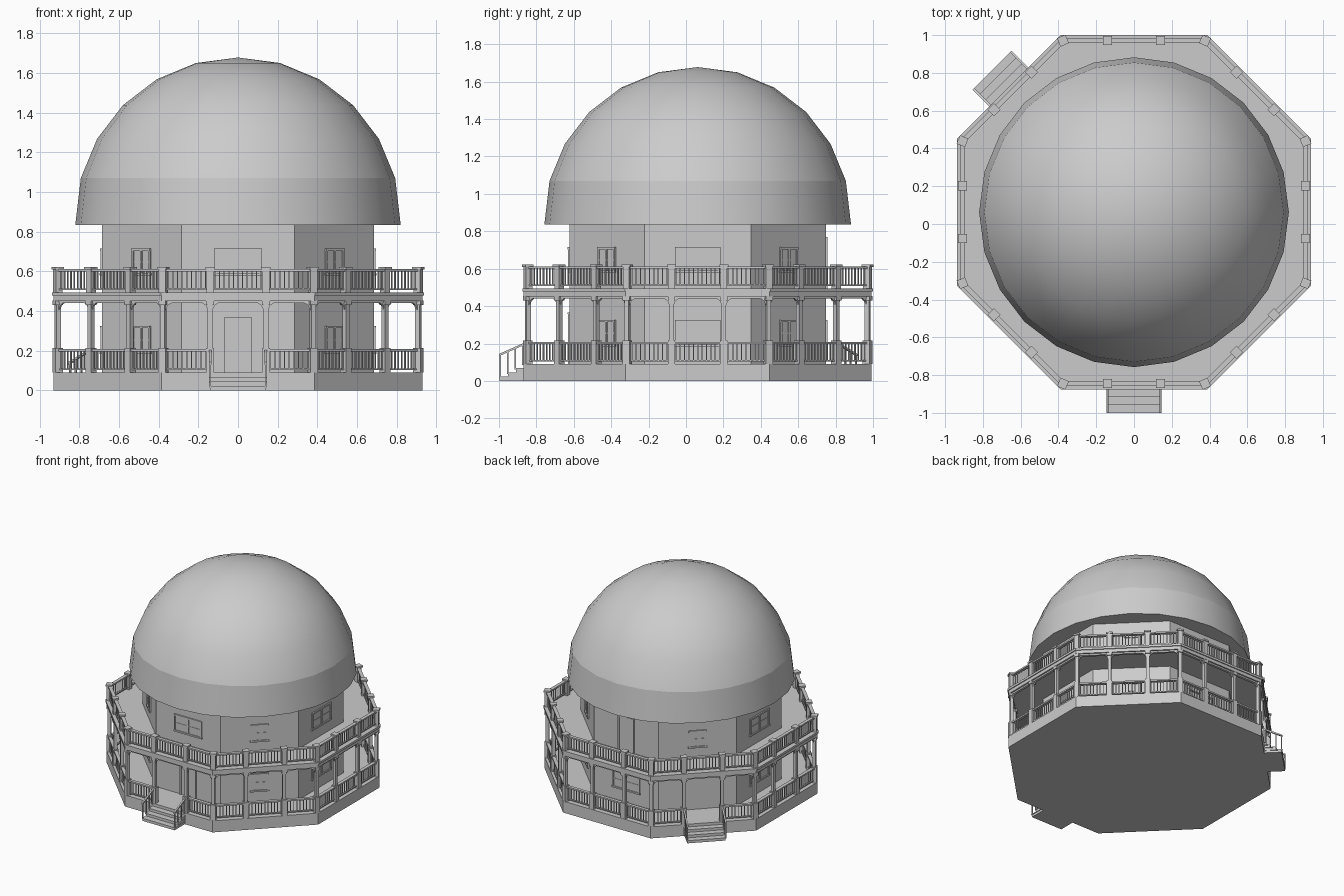
import bpy, bmesh, math
from mathutils import Matrix, Vector

if "Cube" in bpy.data.objects:
    bpy.data.objects.remove(bpy.data.objects["Cube"])

CY = 0.0625                      # centre of the octagon in y
T = math.tan(math.pi / 8)
ALL = range(8)
STAIRS = (0, 5)                  # faces with stairs: front and back left


def turn(k):
    """Local frame of octagon face k (x along the face, -y outward)."""
    return Matrix.Translation((0, CY, 0)) @ Matrix.Rotation(k * math.pi / 4, 4, 'Z')


def finish(bm, name):
    bmesh.ops.recalc_face_normals(bm, faces=bm.faces)
    me = bpy.data.meshes.new(name)
    bm.to_mesh(me)
    bm.free()
    ob = bpy.data.objects.new(name, me)
    bpy.context.collection.objects.link(ob)
    return ob


def box(bm, m, x0, x1, y0, y1, z0, z1):
    c = Vector(((x0 + x1) / 2, (y0 + y1) / 2, (z0 + z1) / 2))
    s = Matrix.Diagonal((x1 - x0, y1 - y0, z1 - z0, 1))
    bmesh.ops.create_cube(bm, size=1, matrix=m @ Matrix.Translation(c) @ s)


def prism(bm, m, pts, axis_vec):
    """Extrude a closed outline of local 3D points."""
    f = bm.faces.new([bm.verts.new(m @ Vector(p)) for p in pts])
    r = bmesh.ops.extrude_face_region(bm, geom=[f])
    d = m.to_3x3() @ Vector(axis_vec)
    bmesh.ops.translate(bm, vec=d, verts=[v for v in r['geom'] if isinstance(v, bmesh.types.BMVert)])


def octagon(bm, apothem, z0, z1):
    r = apothem / math.cos(math.pi / 8)
    bmesh.ops.create_cone(bm, cap_ends=True, segments=8, radius1=r, radius2=r, depth=z1 - z0,
                          matrix=Matrix.Translation((0, CY, (z0 + z1) / 2)) @ Matrix.Rotation(math.pi / 8, 4, 'Z'))


# Base, upper deck and house walls
bm = bmesh.new()
octagon(bm, 0.93, 0, 0.091)
finish(bm, "base_deck")
bm = bmesh.new()
octagon(bm, 0.93, 0.452, 0.478)
octagon(bm, 0.9375, 0.478, 0.495)
finish(bm, "upper_deck")
bm = bmesh.new()
octagon(bm, 0.685, 0.09, 0.836)
finish(bm, "house_walls")

# Dome: 24-sided revolved profile with a crisp lower band
prof = [(0.82, 0.835)] + [(0.82 * math.cos(math.radians(a)), 0.858 + 0.82 * math.sin(math.radians(a)))
                          for a in range(15, 90, 15)]
bm = bmesh.new()
rings = [[bm.verts.new((r * math.cos(i * math.pi / 12), CY + r * math.sin(i * math.pi / 12), z))
          for i in range(24)] for r, z in prof]
top = bm.verts.new((0, CY, 1.678))
for i in range(24):
    j = (i + 1) % 24
    for a, b in zip(rings, rings[1:]):
        bm.faces.new((a[i], a[j], b[j], b[i]))
    bm.faces.new((rings[-1][i], rings[-1][j], top))
bm.faces.new(rings[0])
for f in bm.faces:
    f.smooth = len(f.verts) < 5
for ring in rings[:2]:
    for i in range(24):
        bm.edges.get((ring[i], ring[(i + 1) % 24])).smooth = False
finish(bm, "dome")

# Porch posts: four along each face, corners shared
A = 0.908
CX = A * T
bm_lo, bm_up, bm_br = bmesh.new(), bmesh.new(), bmesh.new()
for k in ALL:
    m = turn(k)
    corner = m @ Matrix.Translation((CX, -A, 0)) @ Matrix.Rotation(math.pi / 8, 4, 'Z')
    for p in [m @ Matrix.Translation((x, -A, 0)) for x in (-0.14, 0.14)] + [corner]:
        for h, z0, z1 in ((0.02, 0.09, 0.215), (0.0125, 0.215, 0.43), (0.02, 0.43, 0.453)):
            box(bm_lo, p, -h, h, -h, h, z0, z1)
        for h, z0, z1 in ((0.018, 0.494, 0.61), (0.024, 0.61, 0.623)):
            box(bm_up, p, -h, h, -h, h, z0, z1)
    # Beam under the deck and small corner brackets beside each post
    box(bm_br, m, -CX, CX, -A - 0.01, -A + 0.01, 0.44, 0.453)
    for x, s in ((-CX, 1), (-0.14, -1), (-0.14, 1), (0.14, -1), (0.14, 1), (CX, -1)):
        prism(bm_br, m, [(x + s * 0.012, -A - 0.006, 0.405), (x + s * 0.022, -A - 0.006, 0.428),
                         (x + s * 0.042, -A - 0.006, 0.441), (x + s * 0.012, -A - 0.006, 0.441)], (0, 0.012, 0))
finish(bm_lo, "lower_posts")
finish(bm_up, "upper_posts")
finish(bm_br, "porch_beams_and_brackets")


# Railings with balusters
def railing(name, z, skip):
    bm = bmesh.new()
    for k in ALL:
        m = turn(k)
        for x0, x1, n in ((-CX, -0.14, 10), (-0.14, 0.14, 12), (0.14, CX, 10)):
            if k in skip and x0 == -0.14:
                continue
            box(bm, m, x0, x1, -A - 0.013, -A + 0.013, z + 0.105, z + 0.117)
            box(bm, m, x0, x1, -A - 0.007, -A + 0.007, z + 0.012, z + 0.02)
            for i in range(1, n):
                x = x0 + (x1 - x0) * i / n
                box(bm, m, x - 0.003, x + 0.003, -A - 0.003, -A + 0.003, z + 0.02, z + 0.105)
    finish(bm, name)


railing("lower_railing", 0.092, STAIRS)
railing("upper_railing", 0.495, ())

# Stairs with sloping handrails
for k, name in zip(STAIRS, ("front", "back_left")):
    m = turn(k)
    bm = bmesh.new()
    for i in range(3):
        y = -1.0625 + i * 0.043
        box(bm, m, -0.14, 0.14, y + 0.004, -0.92, i * 0.023, (i + 1) * 0.023 - 0.006)
        box(bm, m, -0.145, 0.145, y, -0.92, (i + 1) * 0.023 - 0.006, (i + 1) * 0.023)
    finish(bm, name + "_stairs")
    bm = bmesh.new()
    for x in (-0.14, 0.14):
        prism(bm, m, [(x - 0.006, -1.0625, 0.132), (x - 0.006, -0.91, 0.2),
                      (x - 0.006, -0.91, 0.212), (x - 0.006, -1.0625, 0.144)], (0.012, 0, 0))
        for i in range(4):
            y = -1.056 + i * 0.04
            box(bm, m, x - 0.004, x + 0.004, y - 0.004, y + 0.004, i * 0.023 + 0.015, 0.139 + i * 0.018)
    finish(bm, name + "_stair_rails")


# Windows and doors, set just proud of the walls
W = 0.685


def framed(bm, k, half, z0, z1, t, door=False):
    m = turn(k)
    box(bm, m, -half, half, -W - 0.003, -W + 0.01, z0, z1)
    for x in (-half, half) if door else (-half, 0, half):
        box(bm, m, x - t, x + t, -W - 0.009, -W, z0, z1)
    box(bm, m, -half - t, half + t, -W - 0.01, -W, z1 - t, z1 + t)
    if not door:
        box(bm, m, -half - t * 1.5, half + t * 1.5, -W - 0.012, -W, z0 - t, z0 + t)
        zm = (z0 + z1) / 2
        box(bm, m, -half, half, -W - 0.006, -W, zm - t / 2, zm + t / 2)


bm = bmesh.new()
for k in ALL:
    if k != 4:
        framed(bm, k, 0.115 if k % 2 == 0 else 0.06, 0.585, 0.71, 0.006)
    if k not in STAIRS:
        framed(bm, k, 0.115 if k % 2 == 0 else 0.06, 0.19, 0.32, 0.006)
finish(bm, "windows")
bm = bmesh.new()
for k in STAIRS:
    framed(bm, k, 0.065, 0.091, 0.362, 0.005, True)
framed(bm, 4, 0.065, 0.495, 0.765, 0.005, True)
finish(bm, "doors")
